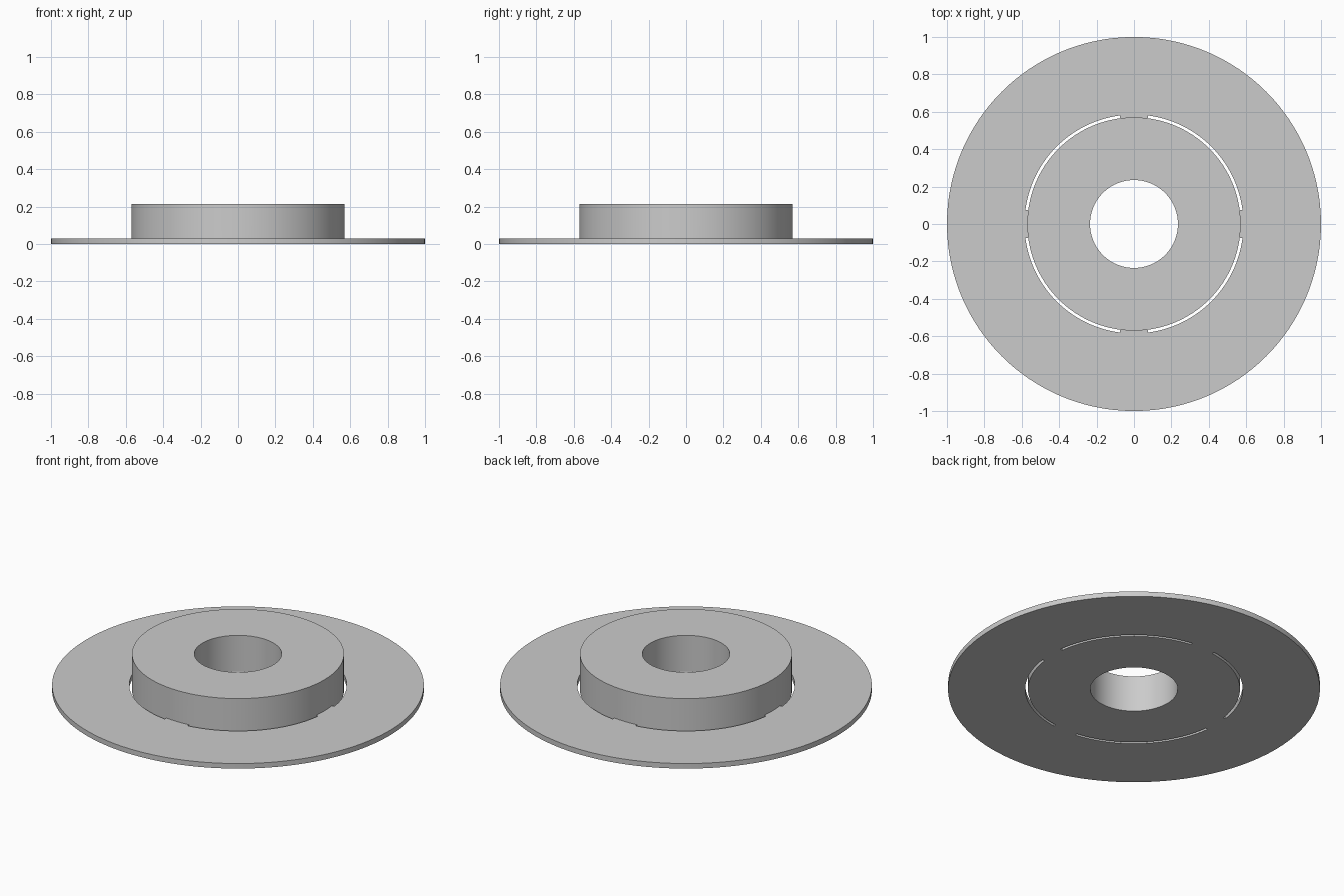
import bpy, bmesh, math

if "Cube" in bpy.data.objects:
    bpy.data.objects.remove(bpy.data.objects["Cube"])

RADII = [0.235, 0.57, 0.585, 1.0]   # bore, hub wall, slot outer edge, rim
LEVELS = [0.0, 0.03, 0.215]         # base, flange top, hub top
HALF_BRIDGE = 7.4                   # half angle of each bridge between slots
BRIDGE_STEPS, SLOT_STEPS = 4, 28

# Sector angles, with a flag for sectors lying in a slot
angles, in_slot = [], []
for q in range(4):
    start = q * 90 - HALF_BRIDGE
    for i in range(BRIDGE_STEPS):
        angles.append(start + 2 * HALF_BRIDGE * i / BRIDGE_STEPS)
        in_slot.append(False)
    for i in range(SLOT_STEPS):
        angles.append(start + 2 * HALF_BRIDGE + (90 - 2 * HALF_BRIDGE) * i / SLOT_STEPS)
        in_slot.append(True)
N = len(angles)


def solid(ring, layer, s):
    """Hub fills both layers, flange only the lower one, slots are open."""
    if not (0 <= ring < 3 and 0 <= layer < 2):
        return False
    if ring == 0:
        return True
    return layer == 0 and not (ring == 1 and in_slot[s % N])


bm = bmesh.new()
cache = {}


def vert(r, l, s):
    key = (r, l, s % N)
    if key not in cache:
        a = math.radians(angles[s % N])
        cache[key] = bm.verts.new((RADII[r] * math.cos(a), RADII[r] * math.sin(a), LEVELS[l]))
    return cache[key]


# Skin the washer: one face wherever material meets air
for s in range(N):
    for r in range(3):
        for l in range(2):
            if not solid(r, l, s):
                continue
            for axis in range(3):
                u, v = (axis + 1) % 3, (axis + 2) % 3
                for side in (0, 1):
                    n = [r, l, s]
                    n[axis] += 2 * side - 1
                    if solid(*n):
                        continue
                    quad = []
                    for du, dv in ((0, 0), (1, 0), (1, 1), (0, 1)):
                        c = [r, l, s]
                        c[axis] += side
                        c[u] += du
                        c[v] += dv
                        quad.append(vert(*c))
                    bm.faces.new(quad)
bmesh.ops.recalc_face_normals(bm, faces=bm.faces)

mesh = bpy.data.meshes.new("flanged_hub")
bm.to_mesh(mesh)
bm.free()
hub = bpy.data.objects.new("flanged_hub", mesh)
bpy.context.collection.objects.link(hub)

grey = bpy.data.materials.new("light_grey")
grey.diffuse_color = (0.6, 0.6, 0.6, 1)
grey.use_nodes = True
grey.node_tree.nodes["Principled BSDF"].inputs["Base Color"].default_value = grey.diffuse_color
mesh.materials.append(grey)

bpy.context.view_layer.objects.active = hub
hub.select_set(True)
bpy.ops.object.shade_smooth_by_angle(angle=math.radians(30))
